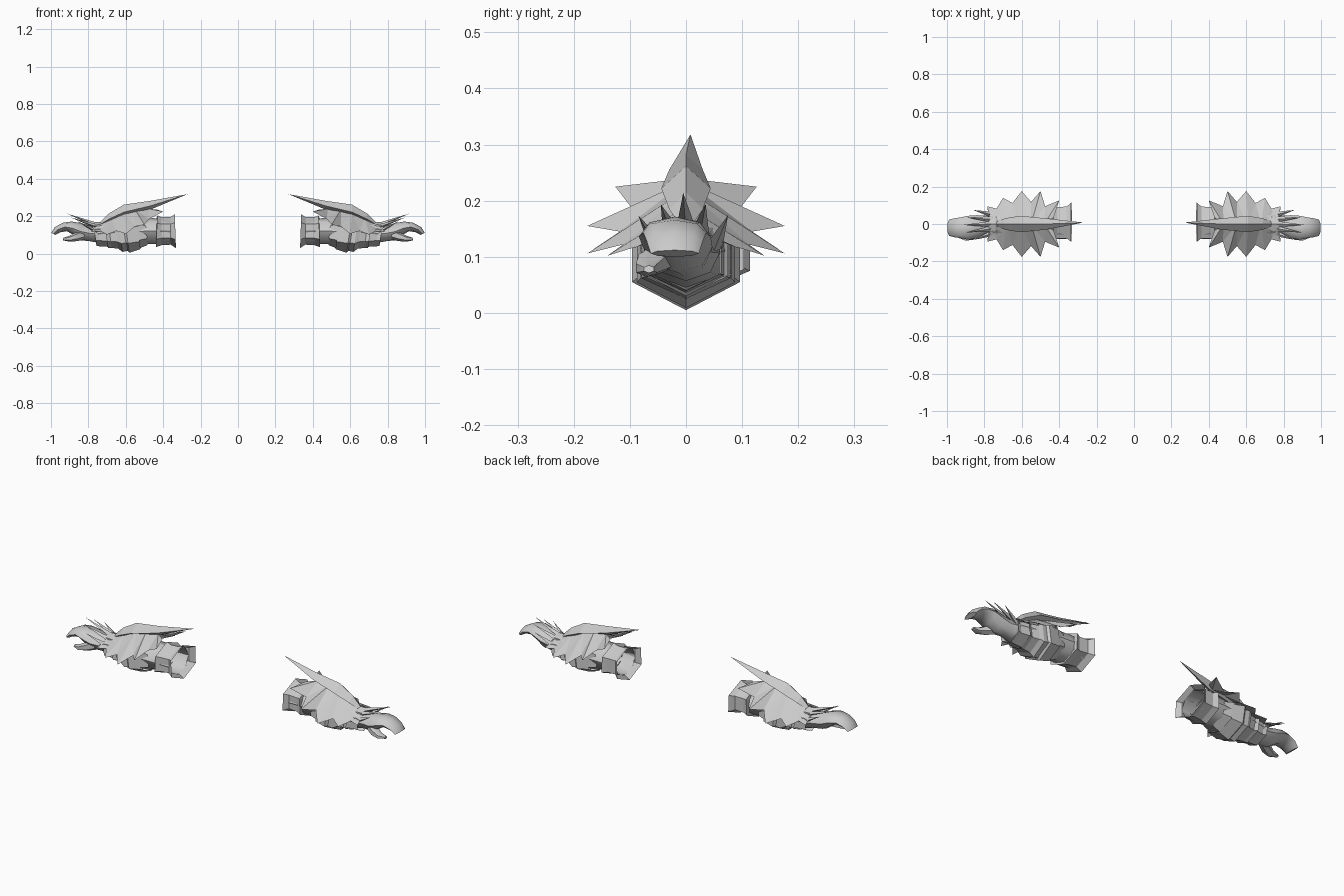
import bpy, bmesh, math
from mathutils import Vector, Matrix

cube = bpy.data.objects.get("Cube")
if cube:
    bpy.data.objects.remove(cube, do_unlink=True)

GREY = (0.6, 0.6, 0.6, 1)
steel = bpy.data.materials.new("light_grey")
steel.use_nodes = True
steel.diffuse_color = GREY
steel.node_tree.nodes["Principled BSDF"].inputs["Base Color"].default_value = GREY


def finish(name, bm, angle=0, upward=False):
    """Turn a bmesh into an object mirrored to the other arm."""
    bmesh.ops.recalc_face_normals(bm, faces=bm.faces)
    if upward and sum(f.normal.z * f.calc_area() for f in bm.faces) < 0:
        bmesh.ops.reverse_faces(bm, faces=bm.faces)
    mesh = bpy.data.meshes.new(name)
    bm.to_mesh(mesh)
    bm.free()
    mesh.materials.append(steel)
    if angle:
        mesh.shade_smooth()
        mesh.set_sharp_from_angle(angle=math.radians(angle))
    obj = bpy.data.objects.new(name, mesh)
    bpy.context.collection.objects.link(obj)
    obj.modifiers.new("other_arm", 'MIRROR').use_axis[0] = True
    return obj


def loft(name, rings, sides=6, caps=(False, False), angle=0):
    """Skin rings given as x, y, z, half width, half height, tilt in degrees."""
    bm = bmesh.new()
    loops = []
    for x, y, z, ry, rz, tilt in rings:
        turn = Matrix.Rotation(math.radians(tilt), 3, 'Y')
        loop = []
        for i in range(sides):
            a = math.tau * i / sides - math.pi / 2
            off = turn @ Vector((0, ry * math.cos(a), rz * math.sin(a)))
            loop.append(bm.verts.new(Vector((x, y, z)) + off))
        loops.append(loop)
    for a, b in zip(loops, loops[1:]):
        for i in range(sides):
            j = (i + 1) % sides
            bm.faces.new((a[i], a[j], b[j], b[i]))
    for use, loop in zip(caps, (loops[0], loops[-1])):
        if use:
            bm.faces.new(loop)
    return finish(name, bm, angle)


def fan(name, roots, tips, valleys, side):
    """Pleated sheet of spikes spreading from a line of roots."""
    bm = bmesh.new()
    r, t, v = ([bm.verts.new((x, y * side, z)) for x, y, z in pts]
               for pts in (roots, tips, valleys))
    for i in range(len(t)):
        bm.faces.new((v[i], t[i], r[i]))
        bm.faces.new((t[i], v[i + 1], r[i]))
        if i + 1 < len(r):
            bm.faces.new((r[i], v[i + 1], r[i + 1]))
    return finish(name, bm, upward=True)


# Flared cuff and forearm sleeve
loft("cuff", [(.335, .01, .12, .12, .09, 2), (.36, .008, .122, .098, .074, 0),
              (.41, .006, .12, .098, .075, 0), (.435, .006, .12, .112, .085, -3),
              (.435, .004, .12, .085, .07, 0)])
loft("sleeve", [(.36, .005, .12, .085, .068, 0), (.50, 0, .12, .082, .07, 0),
                (.62, 0, .115, .08, .07, 0), (.76, 0, .108, .06, .05, 0)],
     sides=8, angle=50)

# Overlapping wraps around the forearm, drooping underneath
wraps = [(.49, .56, .115, .075, .088), (.53, .615, .105, .088, .101),
         (.585, .65, .10, .088, .092), (.635, .705, .10, .082, .07),
         (.69, .765, .10, .07, .062)]
for n, (x0, x1, z, small, large) in enumerate(wraps):
    loft(f"wrap_{n + 1}", [(x0, 0, z, small * 1.12, small * .92, 6),
                           (x1 - .02, 0, z, large * 1.1, large, 8),
                           (x1, 0, z, small * 1.05, small * .85, 8)])

# Hand, folded fingers and thumb
loft("hand", [(.74, 0, .107, .06, .05, 0), (.79, -.005, .108, .05, .042, 0),
              (.84, -.015, .118, .062, .046, 0), (.885, -.02, .136, .064, .036, 8),
              (.925, -.02, .143, .056, .025, 25), (.965, -.02, .128, .05, .02, 45),
              (.988, -.02, .106, .043, .012, 60)],
     sides=8, caps=(True, True), angle=50)
loft("thumb", [(.82, -.035, .105, .03, .03, 0), (.86, -.058, .092, .03, .025, 5),
               (.90, -.07, .08, .022, .016, 0), (.935, -.066, .078, .01, .007, -15)],
     sides=6, caps=(True, True), angle=50)

# Wide spiked guard on both sides of the forearm
roots = [(.48, 0, .24), (.55, 0, .235), (.61, 0, .22), (.68, 0, .19), (.76, 0, .15)]
tips = [(.40, .126, .225), (.50, .176, .155), (.60, .176, .106),
        (.70, .14, .102), (.785, .095, .115)]
valleys = [(.43, .035, .235), (.475, .095, .185), (.55, .118, .145),
           (.65, .112, .122), (.735, .082, .12), (.775, .03, .145)]
for label, side in (("back", 1), ("front", -1)):
    fan(f"spiked_guard_{label}", roots, tips, valleys, side)

# Long crest blade sweeping back over the guard
bm = bmesh.new()
tail, nose = bm.verts.new((.27, .008, .318)), bm.verts.new((.765, 0, .14))
sections = []
for x, top, edge, low, width in ((.47, .282, .255, .235, .03),
                                 (.61, .262, .222, .205, .044),
                                 (.69, .215, .185, .165, .03)):
    sections.append([bm.verts.new(p) for p in (
        (x, 0, top), (x, width, edge), (x, 0, low), (x, -width, edge))])
for i in range(4):
    j = (i + 1) % 4
    bm.faces.new((tail, sections[0][i], sections[0][j]))
    for a, b in zip(sections, sections[1:]):
        bm.faces.new((a[i], a[j], b[j], b[i]))
    bm.faces.new((nose, sections[-1][j], sections[-1][i]))
finish("crest_blade", bm)

# Clasp at the wrist, and short spikes fanning over the back of the hand
loft("wrist_clasp", [(.715, 0, .13, .035, .03, 0), (.74, 0, .14, .045, .03, 0),
                     (.775, 0, .14, .04, .027, 0)], caps=(True, True))
for k in range(-2, 3):
    bm = bmesh.new()
    d = abs(k)
    tip = bm.verts.new((.915 - .012 * d - .008 * d * d, .04 * k - .005, .214 - .02 * d))
    x, y, z = .755, .024 * k, .152 - .009 * d * d
    base = [bm.verts.new((x, y + a, z + b)) for a, b in
            ((0, .014), (.017, 0), (0, -.01), (-.017, 0))]
    for i in range(4):
        bm.faces.new((tip, base[i], base[(i + 1) % 4]))
    bm.faces.new(base)
    finish(f"hand_spike_{k + 3}", bm)
